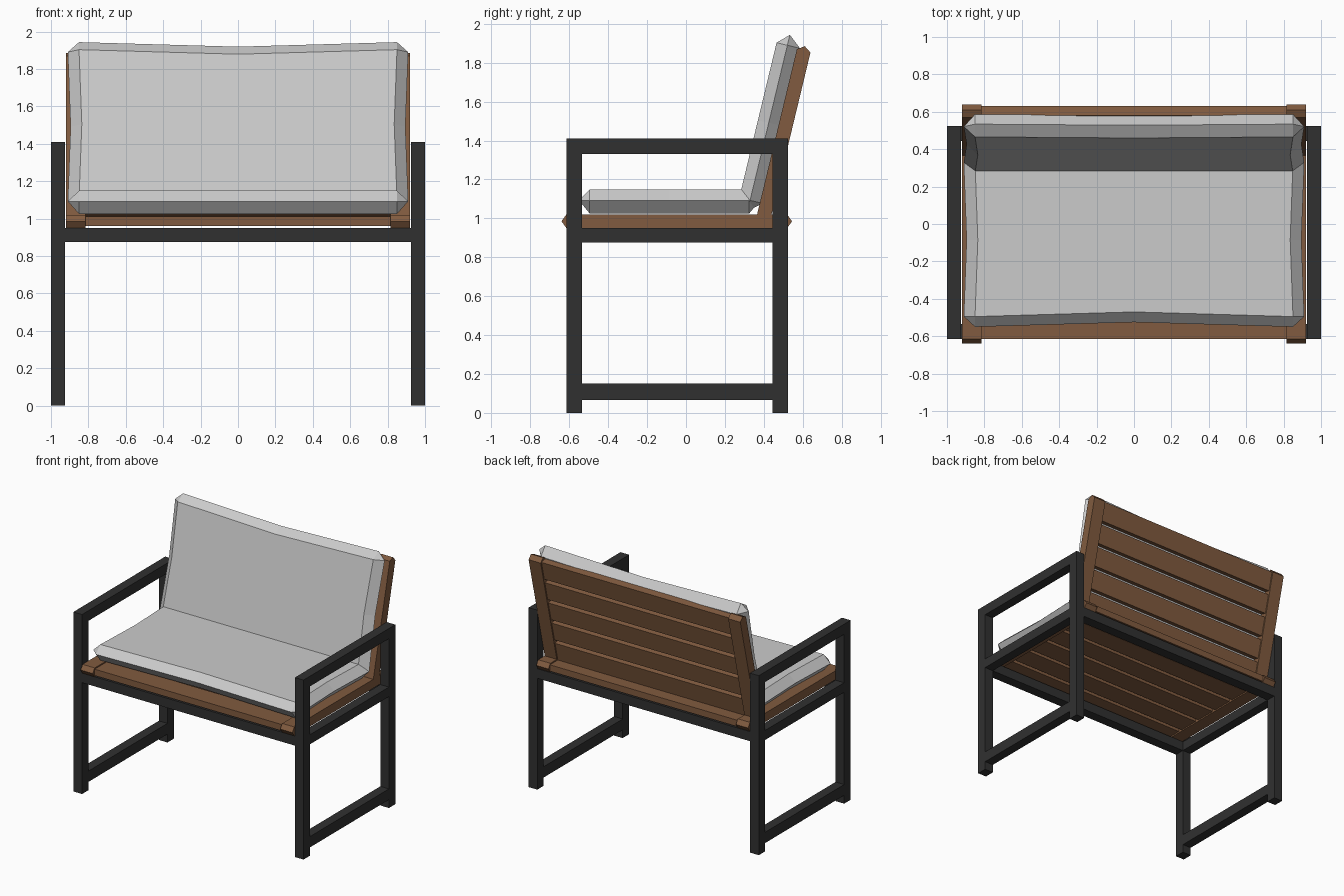
import bpy, bmesh, math
from mathutils import Matrix, Vector

if "Cube" in bpy.data.objects:
    bpy.data.objects.remove(bpy.data.objects["Cube"])


def material(name, rgb):
    m = bpy.data.materials.new(name)
    m.diffuse_color = (*rgb, 1)
    m.use_nodes = True
    m.node_tree.nodes["Principled BSDF"].inputs["Base Color"].default_value = m.diffuse_color
    return m


STEEL = material("dark_steel", (0.03, 0.03, 0.03))
WOOD = material("brown_wood", (0.22, 0.105, 0.05))


def finish(bm, name, mat=None, matrix=None):
    bmesh.ops.recalc_face_normals(bm, faces=bm.faces)
    me = bpy.data.meshes.new(name)
    bm.to_mesh(me)
    bm.free()
    ob = bpy.data.objects.new(name, me)
    bpy.context.collection.objects.link(ob)
    if mat:
        me.materials.append(mat)
    if matrix:
        ob.matrix_world = matrix
    return ob


def box(name, x, y, z, mat, matrix=None):
    bm = bmesh.new()
    bmesh.ops.create_cube(bm, size=1)
    for v in bm.verts:
        v.co = [(a + b) / 2 + c * (b - a) for (a, b), c in zip((x, y, z), v.co)]
    return finish(bm, name, mat, matrix)


def rail(name, x0, x1, y0, y1, z0, z1, mat, matrix=None):
    """Plank along y with pointed ends."""
    zm, c = (z0 + z1) / 2, 0.025
    prof = [(y0 + c, z0), (y1 - c, z0), (y1, zm), (y1 - c, z1), (y0 + c, z1), (y0, zm)]
    bm = bmesh.new()
    f = bm.faces.new([bm.verts.new((x0, y, z)) for y, z in prof])
    r = bmesh.ops.extrude_face_region(bm, geom=[f])
    bmesh.ops.translate(bm, vec=(x1 - x0, 0, 0),
                        verts=[g for g in r["geom"] if isinstance(g, bmesh.types.BMVert)])
    return finish(bm, name, mat, matrix)


def cushion(name, matrix):
    """Chamfered slab whose edges pinch inward half way along each side."""
    def ring(ix, iy, z, cut):
        pts = []
        for sx, sy in ((-1, -1), (1, -1), (1, 1), (-1, 1)):
            if cut:
                pair = [(sx * 0.91, sy * 0.41), (sx * 0.85, sy * 0.465)]
                pts += pair if sx * sy > 0 else pair[::-1]
            else:
                pts += [(sx * ix, sy * iy)] * 2
            pts.append({(-1, -1): (0, -iy + 0.025), (1, -1): (ix - 0.015, 0),
                        (1, 1): (0, iy - 0.025), (-1, 1): (-ix + 0.015, 0)}[(sx, sy)])
        return [bm.verts.new((px, py, z)) for px, py in pts]

    bm = bmesh.new()
    rings = [ring(0.85, 0.41, -0.062, False), ring(0.91, 0.465, 0.005, True),
             ring(0.85, 0.41, 0.062, False)]
    for a, b in zip(rings, rings[1:]):
        for i in range(12):
            j = (i + 1) % 12
            bm.faces.new((a[i], a[j], b[j], b[i]))
    bm.faces.new(rings[0])
    bm.faces.new(rings[2])
    bmesh.ops.remove_doubles(bm, verts=bm.verts, dist=0.0005)
    return finish(bm, name, None, matrix)


# steel side frames
Y0, Y1, T = -0.615, 0.525, 0.08
for side, x in (("left", (-1, -0.925)), ("right", (0.925, 1))):
    box(side + "_front_leg", x, (Y0, Y0 + T), (0, 1.41), STEEL)
    box(side + "_back_leg", x, (Y1 - T, Y1), (0, 1.41), STEEL)
    for part, z in (("armrest", (1.33, 1.41)), ("seat_bearer", (0.875, 0.95)),
                    ("foot_rail", (0.065, 0.15))):
        box(f"{side}_{part}", x, (Y0 + T, Y1 - T), z, STEEL)

# steel cross rails
box("front_cross_rail", (-0.925, 0.925), (Y0, Y0 + T), (0.875, 0.95), STEEL)
box("back_cross_rail", (-0.925, 0.925), (Y1 - T, Y1), (0.875, 0.95), STEEL)

# frame for the leaning backrest: local y runs up the back, local z faces forward
d = Vector((0, 0.234, 0.972)).normalized()
n = Vector((0, -d.z, d.y))
axes = Matrix((Vector((1, 0, 0)), d, n)).transposed().to_4x4()
BACK = Matrix.Translation((0, 0.4, 1.01)) @ axes

# wooden side planks of seat and back
for side, x0, x1 in (("left", -0.92, -0.815), ("right", 0.815, 0.92)):
    rail(side + "_seat_plank", x0, x1, -0.64, 0.545, 0.95, 1.02, WOOD)
    rail(side + "_back_post", x0, x1, -0.03, 0.9, -0.036, 0.036, WOOD, BACK)

# slats
for i in range(6):
    y = Y0 + i * 0.195
    box(f"seat_slat_{i + 1}", (-0.815, 0.815), (y, y + 0.165), (0.96, 1.01), WOOD)
for i in range(5):
    y = 0.875 - i * 0.18
    box(f"back_slat_{i + 1}", (-0.815, 0.815), (y - 0.15, y), (-0.026, 0.026), WOOD, BACK)

# cushions
cushion("seat_cushion", Matrix.Translation((0, -0.085, 1.087)))
cushion("back_cushion", Matrix.Translation((0, 0.43, 1.49)) @ axes)
